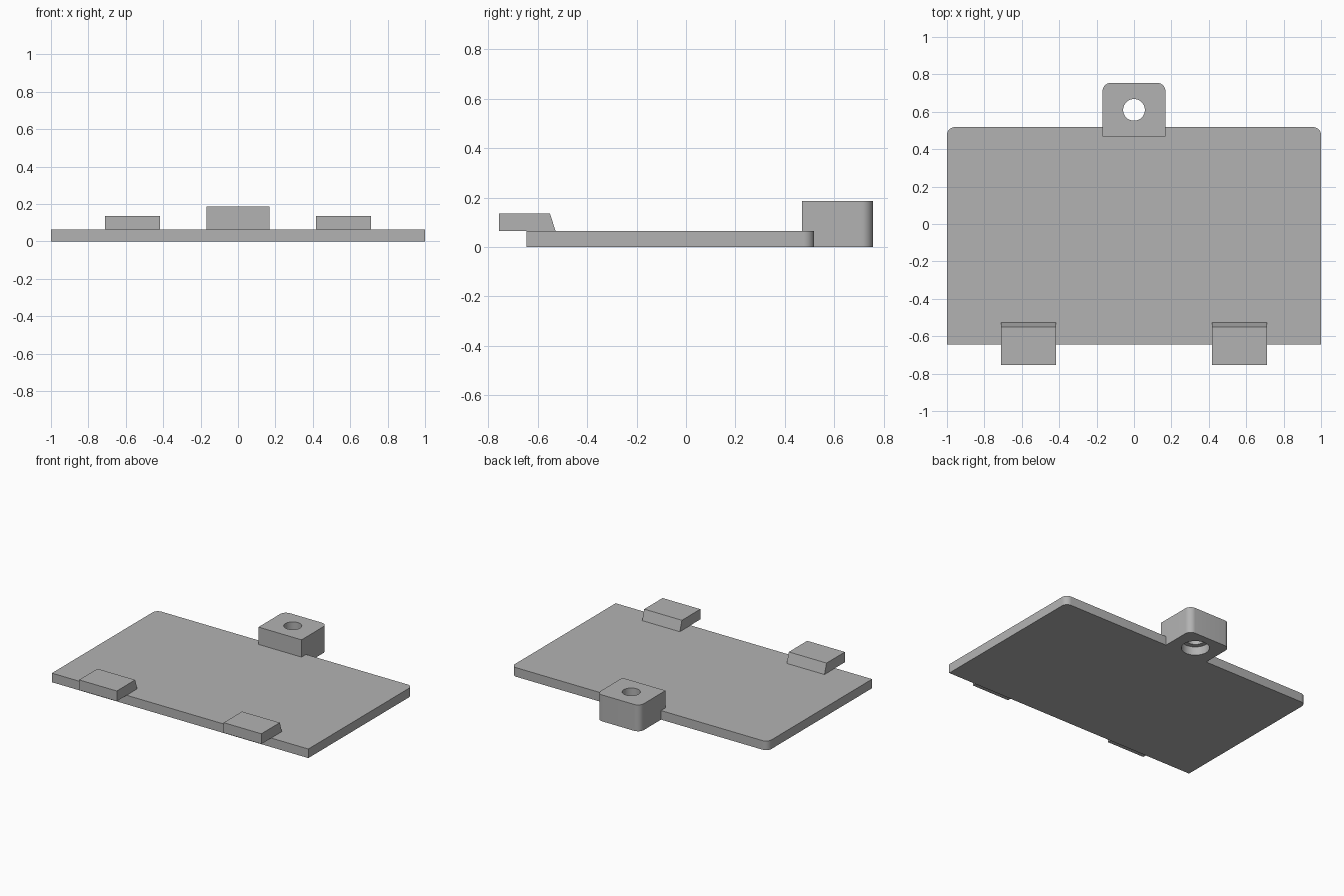
import bpy, bmesh, math
from mathutils import Vector

cube = bpy.data.objects.get("Cube")
if cube:
    bpy.data.objects.remove(cube, do_unlink=True)

grey = bpy.data.materials.new("mid_grey")
grey.use_nodes = True
grey.diffuse_color = (0.45, 0.45, 0.45, 1)
grey.node_tree.nodes["Principled BSDF"].inputs["Base Color"].default_value = (0.45, 0.45, 0.45, 1)


def prism(name, outline, axis):
    """Extrude a closed outline of 3D points along the axis vector."""
    bm = bmesh.new()
    base = bm.faces.new([bm.verts.new(p) for p in outline])
    top = bmesh.ops.extrude_face_region(bm, geom=[base])["geom"]
    bmesh.ops.translate(bm, vec=Vector(axis),
                        verts=[v for v in top if isinstance(v, bmesh.types.BMVert)])
    bmesh.ops.recalc_face_normals(bm, faces=bm.faces)
    mesh = bpy.data.meshes.new(name)
    bm.to_mesh(mesh)
    bm.free()
    mesh.materials.append(grey)
    obj = bpy.data.objects.new(name, mesh)
    bpy.context.collection.objects.link(obj)
    return obj


def rounded_back(half, front, back, radius, steps=10):
    """Rectangle outline at z = 0 with its two back corners rounded."""
    pts = [(-half, front, 0), (half, front, 0)]
    for side, start in ((1, 0), (-1, math.pi / 2)):
        for i in range(steps + 1):
            a = start + math.pi / 2 * i / steps
            pts.append((side * (half - radius) + radius * math.cos(a),
                        back - radius + radius * math.sin(a), 0))
    return pts


def circle(radius, y, z, steps=48):
    return [(radius * math.cos(math.tau * i / steps),
             y + radius * math.sin(math.tau * i / steps), z) for i in range(steps)]


def select_only(obj):
    bpy.ops.object.select_all(action='DESELECT')
    obj.select_set(True)
    bpy.context.view_layer.objects.active = obj


def cut(obj, cutter):
    mod = obj.modifiers.new("cut", 'BOOLEAN')
    mod.operation, mod.solver, mod.object = 'DIFFERENCE', 'EXACT', cutter
    select_only(obj)
    bpy.ops.object.modifier_apply(modifier=mod.name)


# Cover plate
plate_top, block_top, tab_top = 0.064, 0.186, 0.136
plate = prism("cover_plate", rounded_back(1, -0.645, 0.518, 0.042), (0, 0, plate_top))

# Screw block, seated over the back edge of the plate
block = prism("screw_block", rounded_back(0.168, 0.468, 0.755, 0.045), (0, 0, block_top))
cut(block, plate)

# Screw hole with a wider recess underneath
hole_y = 0.61
for name, radius, bottom, height in (("hole_cutter", 0.058, -0.1, 0.5),
                                     ("recess_cutter", 0.09, -0.1, 0.16)):
    cutter = prism(name, circle(radius, hole_y, bottom), (0, 0, height))
    cutter.hide_render = True
    cut(block, cutter)
    bpy.data.objects.remove(cutter, do_unlink=True)

# Front tabs with a sloped back end
for name, x in (("left_tab", 0.417), ("right_tab", -0.711)):
    profile = [(x, -0.755, plate_top), (x, -0.527, plate_top),
               (x, -0.55, tab_top), (x, -0.755, tab_top)]
    prism(name, profile, (0.294, 0, 0))

# Smooth the rounded corners and hole walls, keep edges sharp
for obj in (plate, block):
    select_only(obj)
    bpy.ops.object.shade_smooth_by_angle(angle=math.radians(30))
